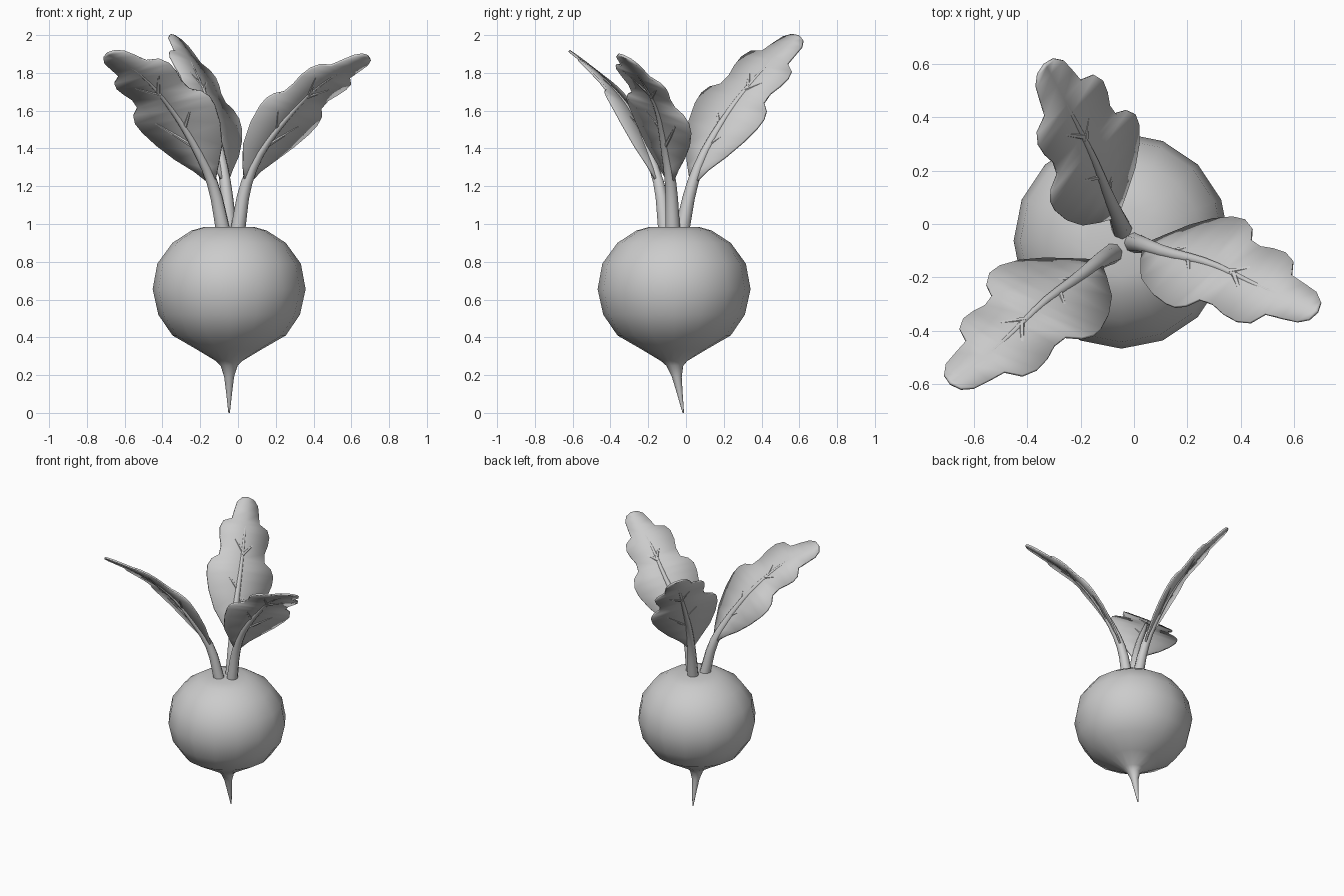
import bpy, bmesh, math
from mathutils import Vector

cube = bpy.data.objects.get("Cube")
if cube:
    bpy.data.objects.remove(cube, do_unlink=True)

grey = bpy.data.materials.new("plain_grey")
grey.use_nodes = True
GREY = (0.6, 0.6, 0.6, 1)
grey.diffuse_color = GREY
grey.node_tree.nodes["Principled BSDF"].inputs["Base Color"].default_value = GREY


def finish(name, bm, angle):
    bmesh.ops.recalc_face_normals(bm, faces=bm.faces)
    mesh = bpy.data.meshes.new(name)
    bm.to_mesh(mesh)
    bm.free()
    obj = bpy.data.objects.new(name, mesh)
    bpy.context.collection.objects.link(obj)
    mesh.materials.append(grey)
    bpy.ops.object.select_all(action='DESELECT')
    obj.select_set(True)
    bpy.context.view_layer.objects.active = obj
    bpy.ops.object.shade_smooth_by_angle(angle=math.radians(angle))
    return obj


def loft(bm, rings):
    """Skin a list of equal rings of points and cap both ends."""
    loops = [[bm.verts.new(p) for p in ring] for ring in rings]
    n = len(loops[0])
    for a, b in zip(loops, loops[1:]):
        for i in range(n):
            j = (i + 1) % n
            bm.faces.new((a[i], a[j], b[j], b[i]))
    bm.faces.new(loops[0])
    bm.faces.new(loops[-1])


def circle(centre, x_dir, y_dir, radius, sides):
    turns = [math.tau * i / sides for i in range(sides)]
    return [centre + radius * (math.cos(t) * x_dir + math.sin(t) * y_dir) for t in turns]


class Path:
    """Smooth curve through points, sampled by fraction of its length."""

    def __init__(self, points):
        p = [Vector(q) for q in points]
        p = [2 * p[0] - p[1]] + p + [2 * p[-1] - p[-2]]
        self.pts = []
        for a, b, c, d in zip(p, p[1:], p[2:], p[3:]):
            for k in range(12):
                t = k / 12
                self.pts.append(0.5 * (2 * b + (c - a) * t + (2*a - 5*b + 4*c - d) * t**2
                                       + (3*b - a - 3*c + d) * t**3))
        self.pts.append(p[-2])
        self.len = [0]
        for a, b in zip(self.pts, self.pts[1:]):
            self.len.append(self.len[-1] + (b - a).length)

    def at(self, u):
        goal = u * self.len[-1]
        i = 0
        while i < len(self.pts) - 2 and self.len[i + 1] < goal:
            i += 1
        f = (goal - self.len[i]) / (self.len[i + 1] - self.len[i])
        return self.pts[i].lerp(self.pts[i + 1], f)

    def frame(self, u, side):
        tangent = (self.at(min(u + 0.03, 1)) - self.at(max(u - 0.03, 0))).normalized()
        across = (side - tangent * side.dot(tangent)).normalized()
        return across, tangent.cross(across)


# Round root with a thin tail that drifts backwards
X, Y, Z = Vector((1, 0, 0)), Vector((0, 1, 0)), Vector((0, 0, 1))
PROFILE = [(0, 0.004), (0.1, 0.015), (0.19, 0.026), (0.25, 0.045), (0.275, 0.07), (0.335, 0.17),
           (0.41, 0.3), (0.52, 0.375), (0.655, 0.405), (0.79, 0.38), (0.9, 0.3),
           (0.965, 0.2), (0.985, 0.13)]
bm = bmesh.new()
loft(bm, [circle(Vector((-0.047, -0.063 + max(0, 0.27 - z) * 0.18, z)), X, Y, r, 16)
          for z, r in PROFILE])
finish("root", bm, 60)

# Half outline of a lobed blade: fraction along the rib, half width
OUTLINE = [(0.2, 0.015), (0.27, 0.075), (0.35, 0.15), (0.44, 0.205), (0.52, 0.235),
           (0.57, 0.238), (0.61, 0.215), (0.64, 0.165), (0.69, 0.158), (0.74, 0.175),
           (0.79, 0.18), (0.83, 0.16), (0.855, 0.1), (0.91, 0.088), (0.96, 0.075), (0.99, 0.045)]
# Side veins: start on rib, end along rib, end offset
VEINS = [(0.37, 0.56, 0.15), (0.47, 0.57, -0.13), (0.66, 0.78, 0.12), (0.68, 0.79, -0.11)]


def make_leaf(name, points, side, scale):
    path, side = Path(points), Vector(side)

    def spot(u, w):
        return path.at(u) + path.frame(u, side)[0] * w * scale

    # Blade
    bm = bmesh.new()
    rows = [[bm.verts.new(spot(u, k * w)) for k in (-1, 0, 1)] for u, w in OUTLINE]
    for a, b in zip(rows, rows[1:]):
        for k in (0, 1):
            bm.faces.new((a[k], a[k + 1], b[k + 1], b[k]))
    tip = bm.verts.new(spot(1, 0))
    for k in (0, 1):
        bm.faces.new((rows[-1][k], rows[-1][k + 1], tip))
    blade = finish(name + "_blade", bm, 30)
    solid = blade.modifiers.new("thickness", 'SOLIDIFY')
    solid.thickness, solid.offset = 0.012, 0

    # Stalk that thins into the middle rib
    bm = bmesh.new()
    rings = []
    for i in range(15):
        u = 0.95 * i / 14
        across, up = path.frame(u, side)
        rings.append(circle(path.at(u), across, up, 0.004 + 0.035 * (1 - u / 0.95) ** 1.2, 8))
    loft(bm, rings)

    # Side veins
    for start, end, w in VEINS:
        a, b = spot(start, 0), spot(end, w)
        up = path.frame((start + end) / 2, side)[1]
        across = (b - a).cross(up).normalized()
        loft(bm, [circle(a, across, up, 0.014, 6), circle(b, across, up, 0.003, 6)])
    finish(name + "_stalk", bm, 50)


make_leaf("left_leaf",
          [(0, -0.07, 0.97), (0.04, -0.08, 1.2), (0.13, -0.11, 1.4), (0.29, -0.15, 1.6),
           (0.45, -0.225, 1.75), (0.69, -0.33, 1.89)], (0.64, 0.71, -0.26), 0.93)
make_leaf("right_leaf",
          [(-0.08, -0.11, 0.97), (-0.13, -0.14, 1.2), (-0.22, -0.21, 1.4), (-0.345, -0.3, 1.6),
           (-0.5, -0.45, 1.78), (-0.69, -0.6, 1.905)], (-0.77, 0.52, -0.36), 1)
make_leaf("back_leaf",
          [(-0.045, -0.02, 0.97), (-0.065, 0.03, 1.2), (-0.1, 0.11, 1.4), (-0.16, 0.26, 1.64),
           (-0.25, 0.44, 1.85), (-0.335, 0.6, 1.995)], (0.68, 0.64, -0.36), 1)
